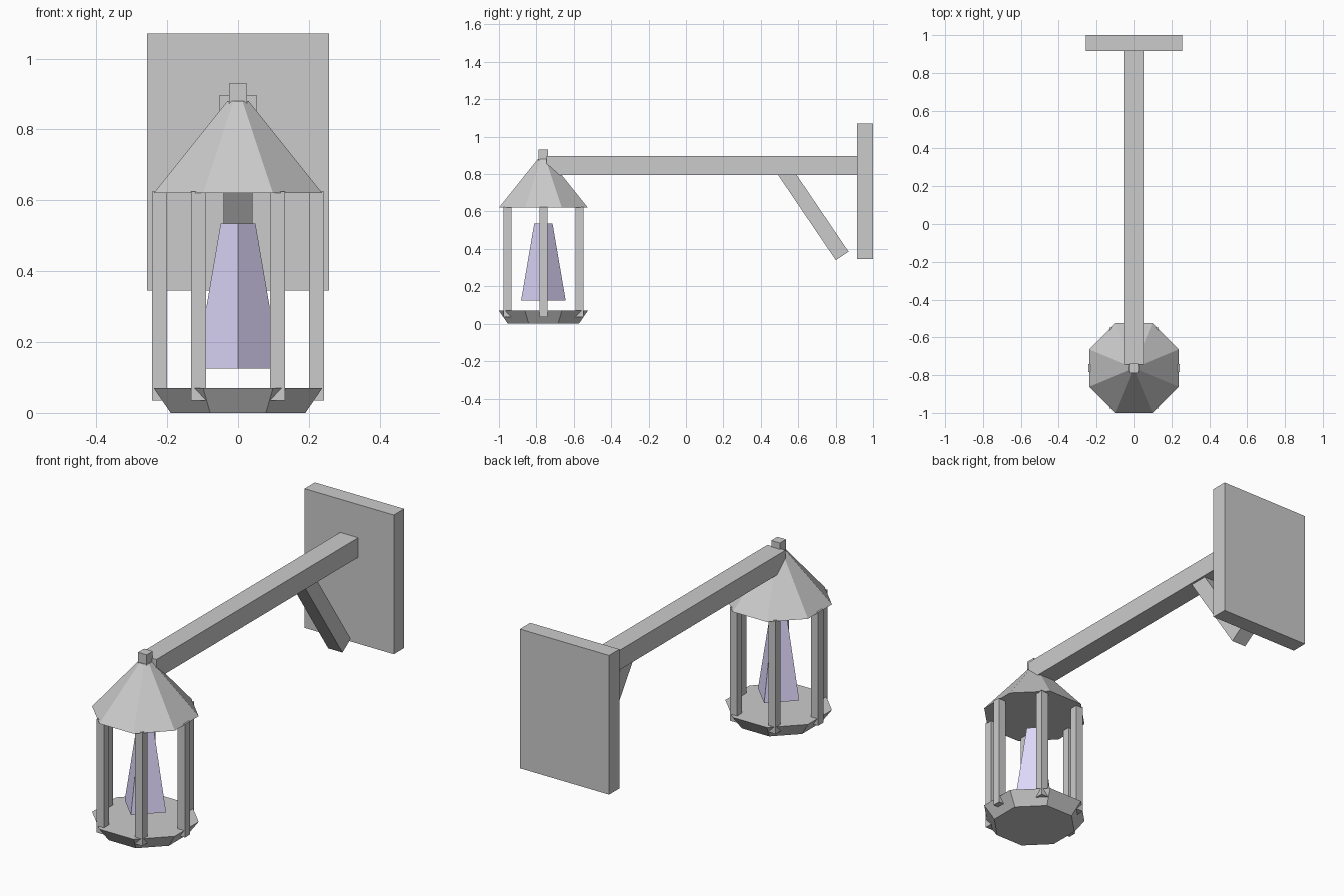
import bpy
from math import atan2, cos, sin, pi, radians, hypot

if "Cube" in bpy.data.objects:
    bpy.data.objects.remove(bpy.data.objects["Cube"])

LY = -0.7625  # lantern centre in y


def box(name, x, y, z):
    """Box from (min, max) extents on each axis."""
    lo, hi = zip(x, y, z)
    bpy.ops.mesh.primitive_cube_add(size=1, location=[(a + b) / 2 for a, b in zip(lo, hi)])
    o = bpy.context.object
    o.name = name
    o.scale = [b - a for a, b in zip(lo, hi)]
    bpy.ops.object.transform_apply(location=False, rotation=False, scale=True)
    return o


def frustum(name, sides, r_low, r_high, z0, z1, turn=0.0):
    """Low-poly tapered prism on the lantern axis."""
    bpy.ops.mesh.primitive_cone_add(vertices=sides, radius1=r_low, radius2=r_high, depth=z1 - z0,
                                    location=(0, LY, (z0 + z1) / 2), rotation=(0, 0, turn))
    o = bpy.context.object
    o.name = name
    return o


# Wall plate and horizontal arm
box("wall_plate", (-0.257, 0.257), (0.915, 1.0), (0.345, 1.07))
box("arm", (-0.052, 0.052), (-0.745, 0.915), (0.795, 0.897))

# Diagonal brace, running from near the plate up into the arm
low, high = (0.835, 0.3625), (0.525, 0.82)
dy, dz = high[0] - low[0], high[1] - low[1]
half = hypot(dy, dz) / 2
brace = box("brace", (-0.041, 0.041), (-0.041, 0.041), (-half, half))
brace.location = (0, (low[0] + high[0]) / 2, (low[1] + high[1]) / 2)
brace.rotation_euler.x = atan2(-dy, dz)

# Octagonal roof, base tray and square finial
flat = 1 / cos(pi / 8)
frustum("lantern_roof", 8, 0.238 * flat, 0.03 * flat, 0.62, 0.88, pi / 8)
frustum("lantern_base", 8, 0.19 * flat, 0.238 * flat, 0.0, 0.07, pi / 8)
box("finial", (-0.025, 0.025), (LY - 0.025, LY + 0.025), (0.86, 0.93))

# Six square posts in a ring
for i in range(6):
    a = radians(60 * i)
    px, py = 0.222 * cos(a), LY + 0.222 * sin(a)
    box(f"post_{i + 1}", (px - 0.021, px + 0.021), (py - 0.021, py + 0.021), (0.035, 0.625))

# Tapered four-sided light
light = frustum("light_core", 4, 0.119, 0.049, 0.125, 0.535)
mat = bpy.data.materials.new("lavender_glow")
mat.diffuse_color = (0.74, 0.69, 0.97, 1)
mat.use_nodes = True
mat.node_tree.nodes["Principled BSDF"].inputs["Base Color"].default_value = mat.diffuse_color
light.data.materials.append(mat)
